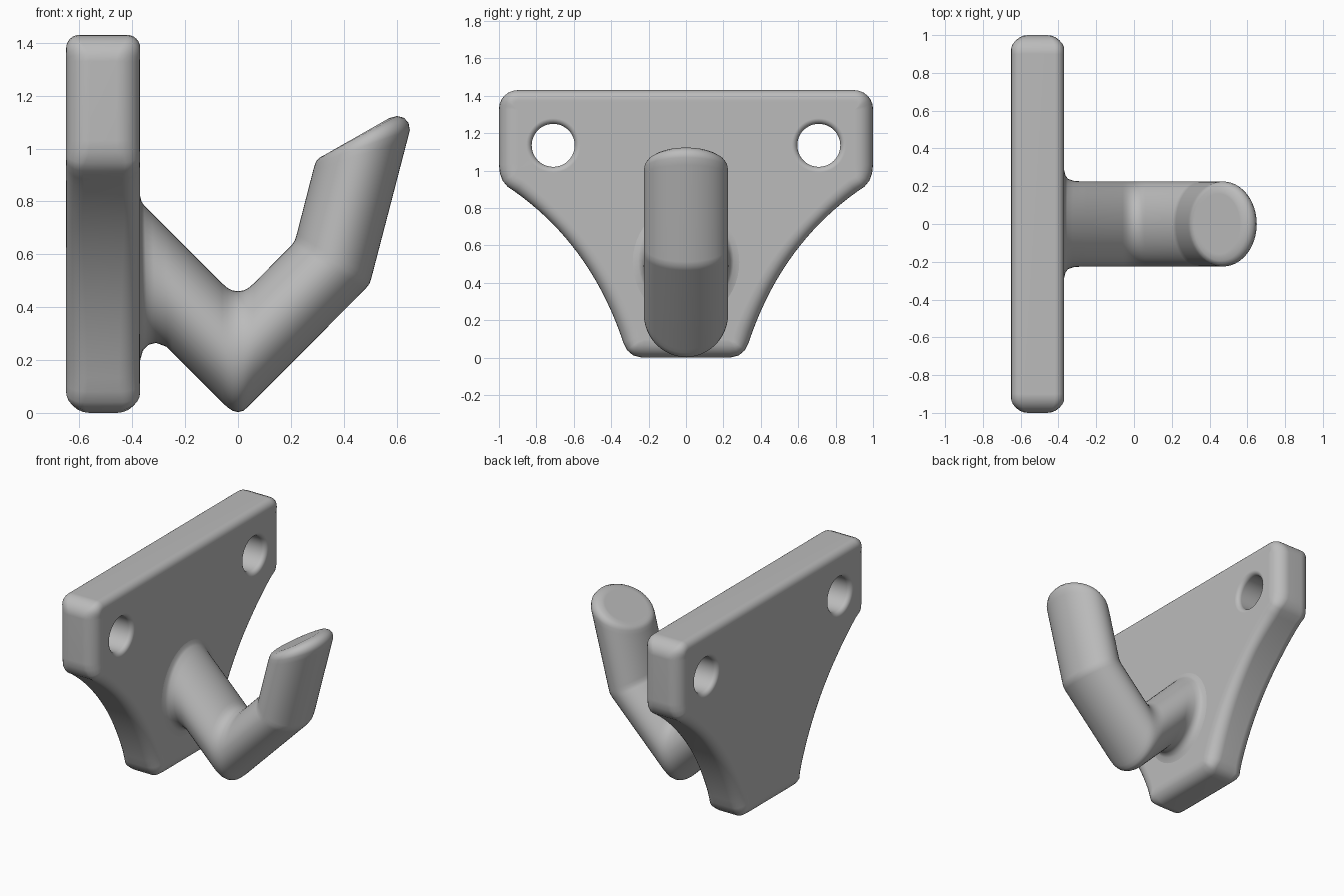
import bpy, bmesh
from math import sin, cos, pi
from mathutils import Vector

cube = bpy.data.objects.get("Cube")
if cube:
    bpy.data.objects.remove(cube, do_unlink=True)

grey = bpy.data.materials.new("plain grey")
grey.use_nodes = True
grey.diffuse_color = (0.5, 0.5, 0.5, 1)
shader = grey.node_tree.nodes["Principled BSDF"]
shader.inputs["Base Color"].default_value = grey.diffuse_color
shader.inputs["Roughness"].default_value = 0.6


def loft(name, rings):
    """Skin a list of closed rings and cap both ends."""
    bm = bmesh.new()
    loops = [[bm.verts.new(p) for p in ring] for ring in rings]
    n = len(loops[0])
    for a, b in zip(loops, loops[1:]):
        for i in range(n):
            j = (i + 1) % n
            bm.faces.new((a[i], a[j], b[j], b[i]))
    bm.faces.new(loops[0][::-1])
    bm.faces.new(loops[-1])
    bmesh.ops.recalc_face_normals(bm, faces=bm.faces)
    mesh = bpy.data.meshes.new(name)
    bm.to_mesh(mesh)
    bm.free()
    mesh.materials.append(grey)
    obj = bpy.data.objects.new(name, mesh)
    bpy.context.collection.objects.link(obj)
    return obj


def activate(obj):
    bpy.ops.object.select_all(action="DESELECT")
    obj.select_set(True)
    bpy.context.view_layer.objects.active = obj


def finish(obj):
    activate(obj)
    bpy.ops.object.shade_smooth_by_angle(angle=0.72)
    mod = obj.modifiers.new("even shading", "WEIGHTED_NORMAL")
    mod.keep_sharp = True


# Wall plate outline: rounded top corner, short side, concave sweep, narrow foot
BACK, FRONT = -0.65, -0.37
half = [(0.9 + 0.1 * sin(a * pi / 12), 1.33 + 0.1 * cos(a * pi / 12)) for a in range(7)]
half += [(1.0, 1.03), (0.995, 0.985), (0.98, 0.945)]
p0, p1, p2 = Vector((0.955, 0.915)), Vector((0.515, 0.6225)), Vector((0.335, 0.08))
for i in range(21):
    t = i / 20
    half.append(tuple(p0 * (1 - t) ** 2 + p1 * 2 * t * (1 - t) + p2 * t * t))
half += [(0.315, 0.04), (0.283, 0.012), (0.235, 0.0)]
outline = [Vector(p) for p in half] + [Vector((-y, z)) for y, z in reversed(half)]


def normal(i):
    n = Vector((0, 0))
    for a, b in ((i - 1, i), (i, (i + 1) % len(outline))):
        d = (outline[b] - outline[a]).normalized()
        n += Vector((-d.y, d.x))
    return n.normalized()


normals = [normal(i) for i in range(len(outline))]
# The rounding is wider at the sides and the foot than along the top
radii = [0.05 + 0.04 * max(abs(n.x), -n.y, 0) ** 4 for n in normals]


def plate_ring(face_x, direction, angle, extra=0.0):
    ring = []
    for p, n, r in zip(outline, normals, radii):
        q = p - n * (r * (1 - cos(angle)) + extra)
        ring.append((face_x - direction * r * (1 - sin(angle)), q.x, q.y))
    return ring


steps = [i * pi / 12 for i in range(7)]
rings = [plate_ring(BACK, -1, pi / 2, 0.01)]
rings += [plate_ring(BACK, -1, a) for a in reversed(steps)]
rings += [plate_ring(FRONT, 1, a) for a in steps]
rings += [plate_ring(FRONT, 1, pi / 2, 0.01)]
plate = loft("wall_plate", rings)

# Screw holes with softened rims
HOLE, RIM = 0.115, 0.03
rim = [(RIM * (1 - sin(a)), HOLE + RIM * (1 - cos(a))) for a in steps]
profile = [(BACK - 0.05, HOLE + RIM)]
profile += [(BACK + RIM - d, r) for d, r in ((RIM * sin(a), HOLE + RIM * (1 - cos(a))) for a in reversed(steps))]
profile += [(FRONT - d, r) for d, r in rim]
profile += [(FRONT + 0.05, HOLE + RIM)]
for side in (-1, 1):
    cutter = loft("hole_cutter", [
        [(x, side * 0.71 + r * cos(k * pi / 24), 1.135 + r * sin(k * pi / 24)) for k in range(48)]
        for x, r in profile])
    activate(plate)
    mod = plate.modifiers.new("hole", "BOOLEAN")
    mod.operation = "DIFFERENCE"
    mod.solver = "EXACT"
    mod.object = cutter
    bpy.ops.object.modifier_apply(modifier=mod.name)
    bpy.data.objects.remove(cutter, do_unlink=True)
finish(plate)

# Hook: each section is lower x, z, then upper x, z, then half width
W = 0.225
sections = [
    # flared root
    (-0.40, 0.19, -0.40, 0.83, 0.29),
    (-0.37, 0.20, -0.37, 0.82, 0.285),
    (-0.36, 0.235, -0.365, 0.80, 0.255),
    (-0.34, 0.257, -0.355, 0.785, 0.238),
    (-0.31, 0.265, -0.325, 0.755, 0.228),
    (-0.27, 0.25, -0.27, 0.70, W),
    (-0.25, 0.23, -0.25, 0.68, W),
    # rounded low bend
    (-0.06, 0.04, -0.06, 0.49, W),
    (-0.04, 0.021, -0.04, 0.473, W),
    (-0.02, 0.008, -0.02, 0.463, W),
    (0.0, 0.003, 0.0, 0.46, W),
    (0.02, 0.008, 0.02, 0.463, W),
    (0.04, 0.025, 0.04, 0.473, W),
    (0.06, 0.045, 0.06, 0.49, W),
    # upper bend
    (0.48, 0.467, 0.205, 0.637, W),
    (0.497, 0.488, 0.216, 0.655, W),
    (0.505, 0.512, 0.222, 0.675, W),
    # rounded slanted tip
    (0.64, 1.03, 0.285, 0.92, W),
    (0.65, 1.07, 0.292, 0.943, W),
    (0.645, 1.097, 0.298, 0.955, 0.221),
    (0.628, 1.116, 0.306, 0.963, 0.21),
    (0.602, 1.123, 0.315, 0.969, 0.195),
    (0.572, 1.115, 0.328, 0.976, 0.17),
    (0.56, 1.108, 0.337, 0.981, 0.16),
]


def hook_ring(x0, z0, x1, z1, width, sides=48):
    low, high = Vector((x0, 0, z0)), Vector((x1, 0, z1))
    mid, arm = (low + high) / 2, (high - low) / 2
    side = Vector((0, width, 0))
    return [mid + arm * cos(k * 2 * pi / sides) + side * sin(k * 2 * pi / sides) for k in range(sides)]


finish(loft("hook", [hook_ring(*s) for s in sections]))
